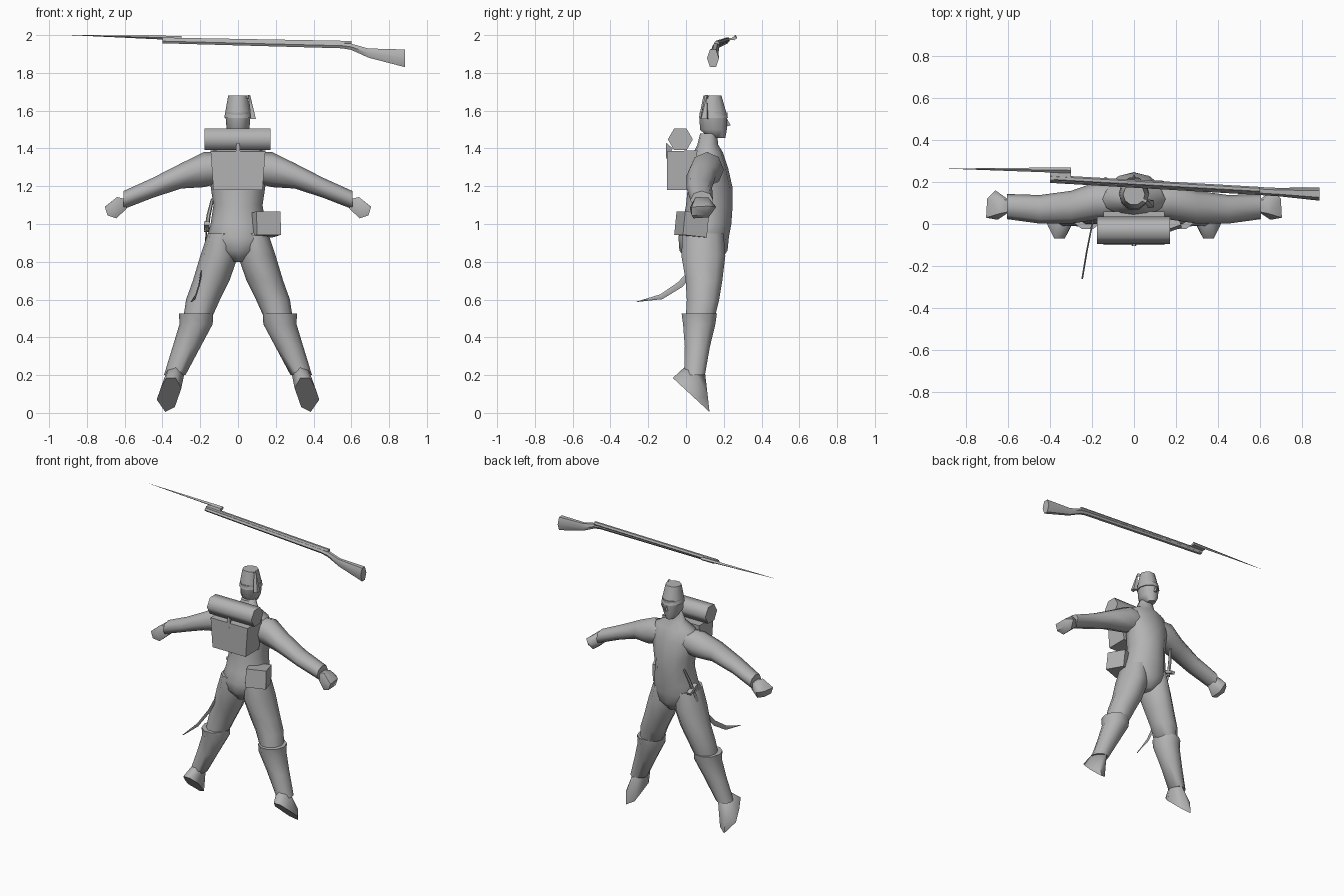
import bpy, bmesh, math
from mathutils import Vector, Matrix

grey = bpy.data.materials.new("plain grey")
grey.diffuse_color = (0.45, 0.45, 0.45, 1)


def finish(name, bm, angle=50):
    bmesh.ops.recalc_face_normals(bm, faces=bm.faces)
    me = bpy.data.meshes.new(name)
    bm.to_mesh(me)
    bm.free()
    me.materials.append(grey)
    ob = bpy.data.objects.new(name, me)
    bpy.context.collection.objects.link(ob)
    bpy.ops.object.select_all(action='DESELECT')
    ob.select_set(True)
    bpy.context.view_layer.objects.active = ob
    bpy.ops.object.shade_smooth_by_angle(angle=math.radians(angle))
    return ob


def loft(name, rings, n=10, axis='z', angle=50):
    """Rings are (x, y, z, r1, r2); axis z uses radii x,y and axis x uses radii y,z."""
    bm = bmesh.new()
    loops = []
    for x, y, z, a, b in rings:
        loop = []
        for i in range(n):
            t = 2 * math.pi * i / n
            c, s = a * math.cos(t), b * math.sin(t)
            loop.append(bm.verts.new((x + c, y + s, z) if axis == 'z' else (x, y + c, z + s)))
        loops.append(loop)
    for p, q in zip(loops, loops[1:]):
        for i in range(n):
            j = (i + 1) % n
            bm.faces.new((p[i], p[j], q[j], q[i]))
    bm.faces.new(loops[0])
    bm.faces.new(loops[-1])
    return finish(name, bm, angle)


def hull(name, pts, angle=50):
    bm = bmesh.new()
    for p in pts:
        bm.verts.new(p)
    bmesh.ops.convex_hull(bm, input=bm.verts)
    loose = [v for v in bm.verts if not v.link_faces]
    bmesh.ops.delete(bm, geom=loose, context='VERTS')
    return finish(name, bm, angle)


def box(name, loc, size, rot=0.0, tilt=0.0):
    bm = bmesh.new()
    bmesh.ops.create_cube(bm, size=1)
    m = (Matrix.Translation(loc) @ Matrix.Rotation(rot, 4, 'Z')
         @ Matrix.Rotation(tilt, 4, 'X') @ Matrix.Diagonal((*size, 1)))
    bmesh.ops.transform(bm, matrix=m, verts=bm.verts)
    return finish(name, bm, 30)


# Torso: z, back, front, half width
torso = [(.80, .01, .18, .03), (.86, -.035, .22, .13), (.93, -.04, .227, .165),
         (1.0, -.02, .24, .145), (1.1, 0, .247, .13), (1.2, .01, .245, .145),
         (1.3, .02, .222, .165), (1.38, .04, .195, .15), (1.42, .06, .17, .07),
         (1.48, .075, .165, .045)]
loft("torso", [(0, (b + f) / 2, z, w, (f - b) / 2) for z, b, f, w in torso], 12, angle=70)

# Head, nose and hat
loft("head", [(0, .165, 1.455, .03, .045), (0, .145, 1.50, .06, .075),
              (0, .145, 1.59, .068, .078)], 10, angle=60)
hull("nose", [(-.015, .21, 1.515), (.015, .21, 1.515), (0, .237, 1.522), (0, .21, 1.57)])
loft("hat", [(0, .145, 1.56, .073, .081), (0, .14, 1.68, .052, .05)], 10)

# Tassel: cord over the hat top and the hanging end
hull("tassel_cord", [(0, .14, 1.678), (0, .13, 1.678), (.062, .115, 1.682),
                     (.058, .1, 1.682), (.066, .105, 1.66)])
hull("tassel", [(.055, .10, 1.68), (.065, .11, 1.68), (.068, .075, 1.555), (.068, .118, 1.555),
                (.095, .08, 1.555), (.095, .112, 1.555)], 30)

for s, side in ((1, "right"), (-1, "left")):
    # Sleeve and hand
    sleeve = [(.08, .11, 1.30, .08, .08), (.18, .11, 1.288, .09, .093), (.30, .08, 1.255, .078, .067),
              (.45, .07, 1.192, .068, .053), (.605, .083, 1.127, .06, .048)]
    loft(side + "_sleeve", [(s * x, y, z, a, b) for x, y, z, a, b in sleeve], 8, 'x', 65)
    hand = [(.59, .06, 1.13), (.59, .11, 1.13), (.59, .06, 1.08), (.59, .11, 1.08),
            (.64, .05, 1.143), (.64, .12, 1.14), (.705, .03, 1.09), (.70, .12, 1.095),
            (.69, .03, 1.045), (.69, .11, 1.05), (.645, .04, 1.03), (.645, .12, 1.035),
            (.66, .16, 1.09), (.65, .02, 1.085)]
    hull(side + "_hand", [(s * x, y, z) for x, y, z in hand])

    # Trouser leg, boot shaft and foot
    leg = [(.085, .09, .95, .075, .115), (.10, .092, .83, .10, .122), (.142, .095, .70, .097, .102),
           (.185, .09, .60, .09, .09), (.215, .075, .50, .075, .08)]
    loft(side + "_trouser", [(s * x, y, z, a, b) for x, y, z, a, b in leg], 10, angle=65)
    boot = [(.222, .07, .525, .09, .098), (.222, .07, .47, .088, .09),
            (.272, .06, .35, .074, .07), (.335, .045, .20, .057, .058)]
    loft(side + "_boot", [(s * x, y, z, a, b) for x, y, z, a, b in boot], 10, angle=65)
    sole = [(.33, .185), (.30, .13), (.335, .03), (.385, .005), (.43, .07), (.41, .13), (.38, .185)]
    foot = [(x, -.07 + (.185 - z) * 1.08, z) for x, z in sole]
    foot += [(.28, .04, .23), (.37, .04, .24), (.32, .10, .22), (.33, -.01, .24),
             (.39, .115, .09), (.36, .11, .11)]
    hull(side + "_foot", [(s * x, y, z) for x, y, z in foot])

# Backpack with bedroll and strap
hull("backpack", [(s * w, y, z) for s in (-1, 1)
                  for w, y, z in ((.145, -.1, 1.385), (.145, .06, 1.39),
                                  (.13, -.1, 1.18), (.13, .05, 1.18))], 30)
loft("bedroll", [(x, -.03, 1.448, .066, .066) for x in (-.177, .172)], 6, 'x', 65)
hull("pack_strap", [(-.008, -.105, 1.43), (.008, -.105, 1.43), (-.012, -.106, 1.385),
                    (.012, -.106, 1.385), (0, -.104, 1.34), (0, -.07, 1.40)])

# Hip pouch
box("pouch", (.14, .03, .998), (.135, .135, .125), math.radians(20), math.radians(-6))

# Sabre: curved tapering blade swept back from the hip
path = [(-.165, .16, .98, .012), (-.175, .11, .87, .014), (-.19, .05, .77, .016),
        (-.205, -.03, .68, .017), (-.225, -.13, .615, .014), (-.247, -.262, .588, .001)]
bm = bmesh.new()
rows = []
for i, (x, y, z, w) in enumerate(path):
    p, q = path[max(i - 1, 0)], path[min(i + 1, len(path) - 1)]
    d = Vector((0, q[1] - p[1], q[2] - p[2])).normalized()
    n = Vector((0, -d.z, d.y)) * w
    c, t = Vector((x, y, z)), Vector((.004, 0, 0))
    rows.append([bm.verts.new(v) for v in (c + n, c + t, c - n, c - t)])
for p, q in zip(rows, rows[1:]):
    for i in range(4):
        j = (i + 1) % 4
        bm.faces.new((p[i], p[j], q[j], q[i]))
bm.faces.new(rows[0])
bm.faces.new(rows[-1])
finish("sabre_blade", bm)
loft("sabre_grip", [(-.168, .155, .96, .012, .012), (-.155, .185, 1.05, .011, .012),
                    (-.135, .215, 1.135, .008, .01)], 6)
box("sabre_guard", (-.165, .165, .985), (.03, .09, .02), 0, math.radians(-25))

# Musket: round barrel, fore stock, butt and bayonet
loft("musket_barrel", [(-.40, .22, 1.975, .014, .014), (.60, .163, 1.957, .014, .014)], 6, 'x')
loft("musket_stock", [(-.40, .213, 1.968, .017, .013), (.55, .16, 1.944, .019, .016),
                      (.60, .157, 1.938, .019, .019), (.69, .152, 1.905, .02, .028),
                      (.885, .143, 1.877, .032, .054)], 6, 'x')
loft("bayonet", [(-.885, .264, 2.0, .0005, .0005), (-.30, .256, 1.984, .014, .012)], 4, 'x')
hull("bayonet_lug", [(x, y, z) for x in (-.40, -.30) for y in (.21, .258) for z in (1.973, 1.985)])
